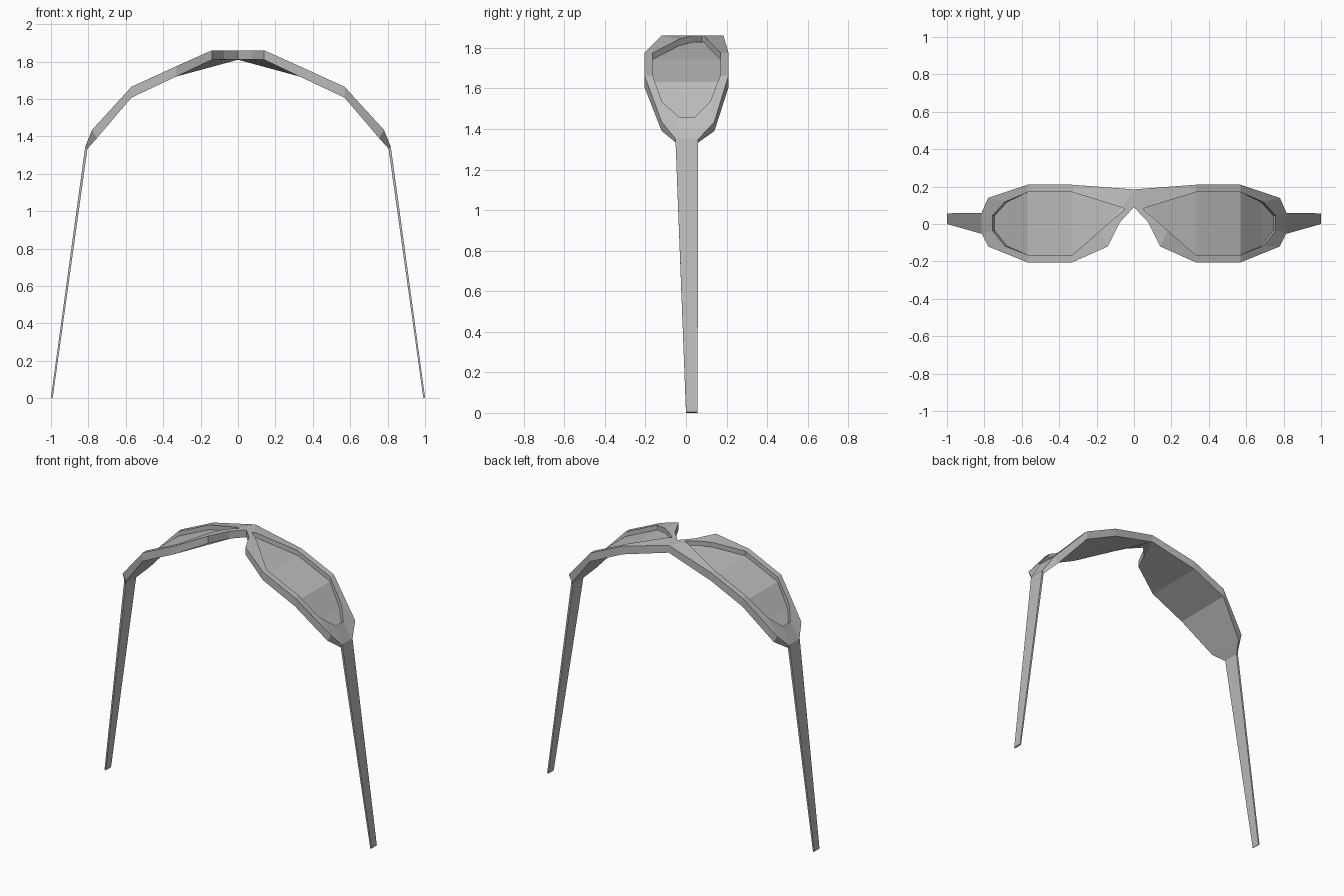
import bpy
import bmesh

cube = bpy.data.objects.get("Cube")
if cube:
    bpy.data.objects.remove(cube, do_unlink=True)

grey = bpy.data.materials.new("plain grey")
grey.use_nodes = True
grey.diffuse_color = (0.5, 0.5, 0.5, 1)
grey.node_tree.nodes["Principled BSDF"].inputs["Base Color"].default_value = (0.5, 0.5, 0.5, 1)


def mirrored_part(name, verts, faces, up=False):
    """Build one half from points and faces, then mirror it across x."""
    bm = bmesh.new()
    vs = [bm.verts.new(v) for v in verts]
    for f in faces:
        bm.faces.new([vs[i] for i in f])
    bmesh.ops.recalc_face_normals(bm, faces=bm.faces)
    if up and sum(f.normal.z for f in bm.faces) < 0:
        bmesh.ops.reverse_faces(bm, faces=bm.faces)
    mesh = bpy.data.meshes.new(name)
    bm.to_mesh(mesh)
    bm.free()
    mesh.materials.append(grey)
    obj = bpy.data.objects.new(name, mesh)
    bpy.context.collection.objects.link(obj)
    mod = obj.modifiers.new("Mirror", "MIRROR")
    mod.use_clip = True
    mod.merge_threshold = 0.0005
    return obj


def height(x, profile):
    """Height on a piecewise straight profile."""
    for (xa, za), (xb, zb) in zip(profile, profile[1:]):
        if x <= xb:
            return za + (zb - za) * (x - xa) / (xb - xa)
    return profile[-1][1]


# Curved front of the glasses, seen edge on
TOP = [(0, 1.86), (0.14, 1.86), (0.33, 1.775), (0.57, 1.665), (0.78, 1.435), (0.815, 1.35)]
BOTTOM = [(0, 1.81), (0.14, 1.81), (0.33, 1.72), (0.57, 1.607), (0.755, 1.39), (0.806, 1.333)]

# Outline of half the frame and of its lens opening, point for point
OUTER = [(0, 0.185), (0.33, 0.21), (0.57, 0.21), (0.78, 0.14), (0.815, 0.06), (0.815, -0.05),
         (0.78, -0.12), (0.57, -0.205), (0.33, -0.205), (0.14, -0.12), (0.075, 0.01), (0, 0.09)]
INNER = [(0.065, 0.088), (0.33, 0.17), (0.57, 0.17), (0.69, 0.118), (0.757, 0.045), (0.757, -0.035),
         (0.69, -0.118), (0.57, -0.165), (0.33, -0.165), (0.18, -0.035), (0.11, 0.028), (0.047, 0.08)]
N = len(OUTER)

rim_outer = [(x, y, height(x, TOP)) for x, y in OUTER]
rim_inner = [(x, y, height(x, TOP)) for x, y in INNER]
recess = [(x - (0.012 if x > 0.6 else 0), y, z - 0.032) for x, y, z in rim_inner]
under = []
for x, y in OUTER:
    xb = {0.78: 0.755, 0.815: 0.806}.get(x, x)
    under.append((xb, y, height(xb, BOTTOM)))

# Panels that run across the lens from edge to edge
panels = [(i, i + 1, 8 - i, 9 - i) for i in range(4)] + [(0, 9, 10, 11)]

# Frame: rim, opening walls, outer walls and smooth underside
faces = [tuple(i + 3 * N for i in p) for p in panels]
for i in range(N):
    j = (i + 1) % N
    faces.append((i, j, N + j, N + i))
    faces.append((N + i, N + j, 2 * N + j, 2 * N + i))
    if j:
        faces.append((i, j, 3 * N + j, 3 * N + i))
mirrored_part("frame", rim_outer + rim_inner + recess + under, faces)

# Recessed lenses
mirrored_part("lenses", recess, panels, up=True)

# Tapered side arms
arm = []
for x0, x1, y0, y1, z in [(0.803, 0.816, -0.052, 0.06, 1.348), (0.991, 1.0, 0.0, 0.057, 0.0)]:
    arm += [(x0, y0, z), (x1, y0, z + 0.004), (x1, y1, z + 0.004), (x0, y1, z)]
box = [(0, 1, 2, 3), (4, 5, 6, 7)] + [(i, (i + 1) % 4, 4 + (i + 1) % 4, 4 + i) for i in range(4)]
mirrored_part("side_arms", arm, box)
